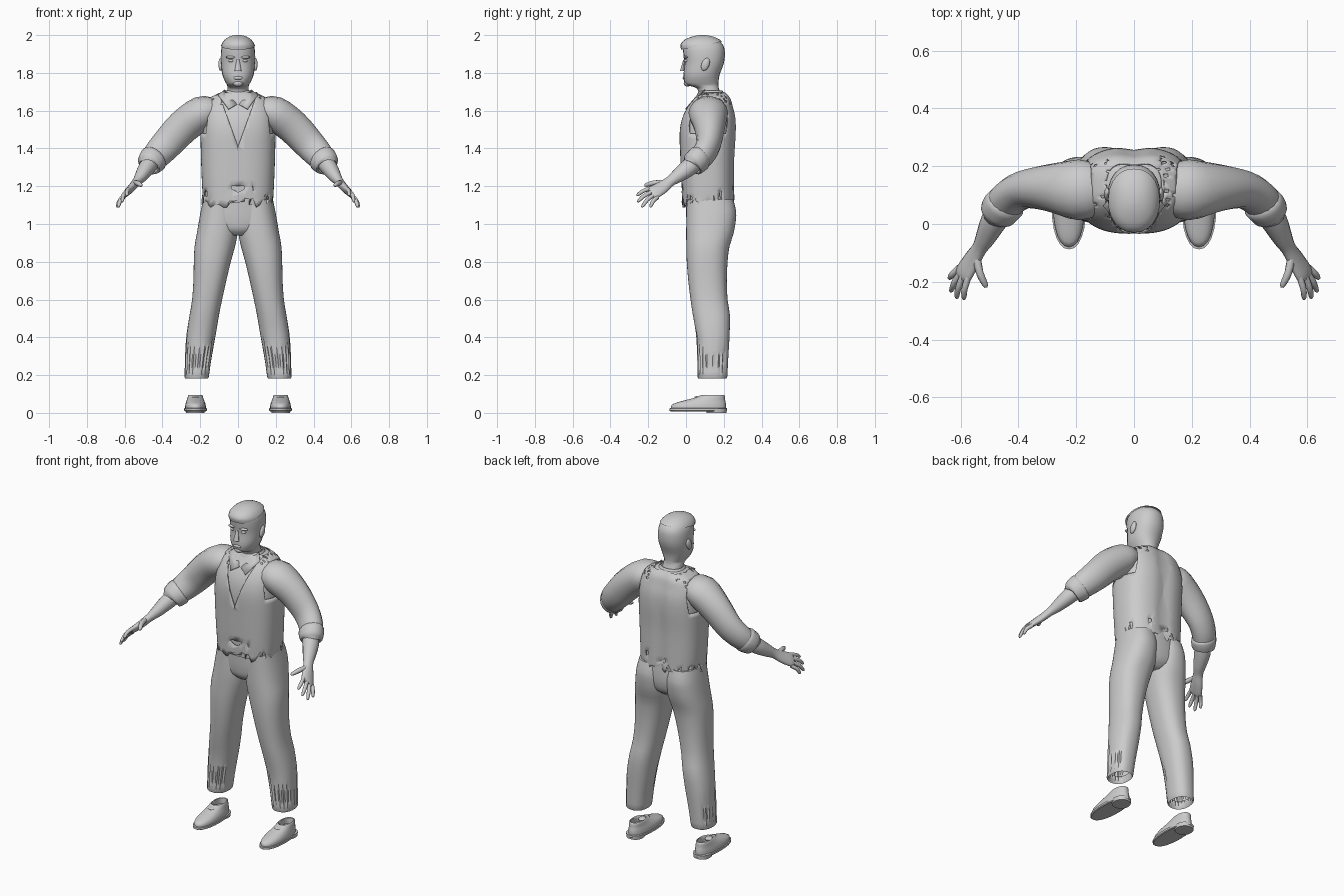
import bpy, bmesh, math, random
from mathutils import Vector

random.seed(4)
if "Cube" in bpy.data.objects:
    bpy.data.objects.remove(bpy.data.objects["Cube"])

clay = bpy.data.materials.new("light_grey")
clay.use_nodes = True
clay.diffuse_color = (0.6, 0.6, 0.6, 1)
clay.node_tree.nodes["Principled BSDF"].inputs["Base Color"].default_value = (0.6, 0.6, 0.6, 1)


def finish(bm, name, mirror=False, thick=0, angle=50):
    """Turn a bmesh into a shaded object with its modifiers."""
    bmesh.ops.recalc_face_normals(bm, faces=bm.faces)
    mesh = bpy.data.meshes.new(name)
    bm.to_mesh(mesh)
    bm.free()
    mesh.materials.append(clay)
    ob = bpy.data.objects.new(name, mesh)
    bpy.context.collection.objects.link(ob)
    bpy.ops.object.select_all(action="DESELECT")
    bpy.context.view_layer.objects.active = ob
    ob.select_set(True)
    bpy.ops.object.shade_smooth_by_angle(angle=math.radians(angle))
    if thick:
        ob.modifiers.new("thickness", "SOLIDIFY").thickness = thick
    if mirror:
        ob.modifiers.new("mirror", "MIRROR").use_mirror_merge = False
    return ob


def refine(rows, steps):
    """Catmull-Rom interpolation between the key rows."""
    out = []
    for i in range(len(rows) - 1):
        a, b, c, d = (rows[max(0, min(len(rows) - 1, i + k))] for k in (-1, 0, 1, 2))
        for s in range(steps):
            t = s / steps
            out.append([q + t / 2 * (r - p + t * (2 * p - 5 * q + 4 * r - w + t * (3 * (q - r) + w - p)))
                        for p, q, r, w in zip(a, b, c, d)])
    return out + [list(rows[-1])]


def skin(rings, caps=(True, True)):
    bm = bmesh.new()
    loops = [[bm.verts.new(p) for p in ring] for ring in rings]
    n = len(loops[0])
    for lo, hi in zip(loops, loops[1:]):
        for i in range(n):
            bm.faces.new((lo[i], lo[(i + 1) % n], hi[(i + 1) % n], hi[i]))
    for use, loop in zip(caps, (loops[0], loops[-1])):
        if use:
            bm.faces.new(loop)
    return bm


def curve_power(v, e):
    return math.copysign(abs(v) ** (2 / e), v)


def stack(rows, n=24, e=2.2, steps=3, caps=(True, True)):
    """Skin upright sections given as (z, x_min, x_max, y_front, y_back)."""
    rings = []
    for z, x0, x1, yf, yb in refine(rows, steps):
        angles = [2 * math.pi * i / n for i in range(n)]
        rings.append([((x0 + x1) / 2 + (x1 - x0) / 2 * curve_power(math.cos(a), e),
                       (yf + yb) / 2 + (yb - yf) / 2 * curve_power(math.sin(a), e), z) for a in angles])
    return skin(rings, caps)


def centred(rows, grow=0):
    return [(z, -r - grow, r + grow, f - grow, b + grow) for z, r, f, b in rows]


def tube(rows, ref=(0, 1, 0), n=16, steps=3):
    """Skin sections along a path given as (x, y, z, radius_along_ref, other_radius)."""
    rows = refine(rows, steps)
    pts = [Vector(r[:3]) for r in rows]
    rings = []
    for i, row in enumerate(rows):
        t = (pts[min(i + 1, len(pts) - 1)] - pts[max(i - 1, 0)]).normalized()
        u = Vector(ref)
        u = (u - t * u.dot(t)).normalized()
        v = t.cross(u)
        rings.append([pts[i] + u * row[3] * math.cos(2 * math.pi * k / n)
                      + v * row[4] * math.sin(2 * math.pi * k / n) for k in range(n)])
    return skin(rings)


def ball(name, loc, size, mirror=False, tilt=0):
    bm = bmesh.new()
    bmesh.ops.create_uvsphere(bm, u_segments=14, v_segments=8, radius=1)
    for v in bm.verts:
        p = Vector(v.co[i] * size[i] for i in range(3))
        v.co = Vector(loc) + Vector((p.x, p.y + tilt * p.z, p.z))
    return finish(bm, name, mirror)


def cut(bm, co, no):
    bmesh.ops.bisect_plane(bm, geom=bm.verts[:] + bm.edges[:] + bm.faces[:], plane_co=co, plane_no=no)


def drop(bm, rule):
    bmesh.ops.delete(bm, geom=[f for f in bm.faces if rule(f.calc_center_median())], context="FACES")


# Head, neck and face
finish(stack(centred([
    (1.64, .065, .07, .2), (1.7, .058, .065, .18), (1.722, .056, .05, .173), (1.735, .058, .008, .172),
    (1.75, .066, -.008, .172), (1.79, .083, -.013, .178), (1.85, .09, -.008, .2), (1.9, .091, -.014, .206),
    (1.94, .085, -.016, .2), (1.97, .067, .005, .175), (1.988, .035, .05, .13)])), "head")
nose = bmesh.new()
bmesh.ops.create_cone(nose, segments=8, radius1=.018, radius2=.007, depth=.06)
for v in nose.verts:
    v.co = Vector((v.co.x, v.co.y * .8 - .013 + .15 * v.co.z, v.co.z + 1.84))
finish(nose, "nose")
ball("lips", (0, -.01, 1.773), (.026, .008, .009))
ball("chin", (0, .008, 1.745), (.028, .02, .018))
ball("brows", (.037, .0, 1.883), (.028, .014, .008), True)
ball("eyes", (.036, .002, 1.864), (.015, .012, .008), True)
ball("ears", (.092, .103, 1.845), (.012, .022, .034), True, .25)

# Hair cap, with its lower edge rising to the back
hair = stack(centred([(1.89, .094, -.02, .212), (1.925, .092, -.026, .212), (1.95, .088, -.029, .206),
                      (1.975, .071, -.008, .18), (1.993, .043, .035, .14), (2, .014, .07, .1)]))
cut(hair, (0, -.03, 1.922), (0, -.2, 1))
drop(hair, lambda c: c.z < 1.922 + .2 * (c.y + .03))
finish(hair, "hair")

# Shirt body under the vest
body = [(1.1, .176, -.012, .248), (1.2, .182, -.016, .248), (1.35, .188, -.022, .25), (1.48, .19, -.026, .258),
        (1.56, .186, -.014, .256), (1.62, .174, .012, .243), (1.665, .145, .042, .23), (1.695, .088, .062, .208)]
finish(stack(centred(body, -.004), e=2.6), "shirt")

# Open vest with cut neckline, armholes, tears and a ragged hem
vest = stack(centred(body, .008), n=56, e=2.6, steps=4, caps=(False, False))
for v in vest.verts:
    if v.co.z < 1.101:
        v.co.z += random.choice((-.012, 0, .02, .055))
        v.co.x *= 1 + random.uniform(-.02, .03)
    elif v.co.z < 1.17:
        v.co.z += random.uniform(-.01, .02)
    if v.co.y > .1 and abs(v.co.x) < .06:
        v.co.y -= .01 * (1 - abs(v.co.x) / .06)
for s in (-1, 1):
    cut(vest, (0, 0, 1.41), (s, 0, -.36))
    cut(vest, (s * .168, 0, 1.5), (s, 0, .12))
drop(vest, lambda c: c.y < .1 and c.z > 1.41 and abs(c.x) < .36 * (c.z - 1.41))
drop(vest, lambda c: c.z > 1.48 and abs(c.x) + .12 * (c.z - 1.5) > .168)
drop(vest, lambda c: c.z > 1.63 and .08 < abs(c.x) and random.random() < .14)
drop(vest, lambda c: c.z < 1.2 and random.random() < .06)
finish(vest, "vest", thick=.005)

# Collar band and pointed flaps
finish(stack(centred([(1.665, .09, .05, .215), (1.69, .078, .06, .203), (1.708, .068, .072, .192)]),
             caps=(False, False)), "collar", thick=.006)
flap = bmesh.new()
flap.faces.new([flap.verts.new(p) for p in ((.07, .1, 1.712), (.006, .018, 1.635), (.05, -.004, 1.61),
                                            (.105, .06, 1.685))])
finish(flap, "collar_flap", True, .006)

# Sleeves and rolled cuffs
finish(tube([(.12, .128, 1.6, .085, .065), (.19, .118, 1.588, .105, .09), (.29, .125, 1.515, .083, .09),
             (.375, .12, 1.425, .066, .083), (.43, .09, 1.365, .062, .075), (.46, .052, 1.328, .058, .064)]),
       "sleeve", True)
finish(tube([(.437, .08, 1.355, .055, .062), (.444, .072, 1.348, .066, .076), (.458, .055, 1.332, .067, .074),
             (.472, .035, 1.315, .062, .066), (.474, .032, 1.312, .048, .05)], steps=2), "cuff", True)

# Forearm, palm and fingers
across = (.5, .45, -.65)
finish(tube([(.45, .06, 1.34, .046, .046), (.485, .01, 1.295, .047, .044), (.515, -.05, 1.25, .036, .033),
             (.535, -.085, 1.225, .029, .024), (.56, -.125, 1.195, .037, .021), (.588, -.17, 1.168, .042, .017),
             (.595, -.185, 1.16, .036, .011)], across), "forearm_and_palm", True)
fingers = {"index": ((.572, -.18, 1.19), (.59, -.262, 1.152)), "middle": ((.59, -.175, 1.172), (.615, -.258, 1.118)),
           "ring": ((.6, -.168, 1.155), (.635, -.235, 1.09)), "little": ((.605, -.15, 1.142), (.641, -.19, 1.09)),
           "thumb": ((.545, -.11, 1.22), (.512, -.22, 1.205))}
for name, (a, b) in fingers.items():
    a, b = Vector(a), Vector(b)
    r = .014 if name == "thumb" else .011
    mid = a.lerp(b, .5) + Vector((.005, -.004, .005))
    finish(tube([(*a, r, r), (*mid, r, r), (*a.lerp(b, .9), r * .75, r * .75), (*b, r * .3, r * .3)], n=8),
           name + "_finger", True)

# Trouser seat and legs, pleated toward the hem
finish(stack(centred([(.94, .07, .04, .2), (.97, .15, .012, .235), (1.02, .2, .003, .25), (1.08, .193, -.001, .252),
                      (1.17, .176, -.004, .244)])), "trouser_seat")
leg = stack([(.225, .165, .27, .075, .205), (.188, .162, .274, .07, .21), (.188, .155, .283, .062, .218),
             (.26, .145, .281, .06, .222), (.33, .133, .279, .058, .226), (.42, .117, .272, .053, .231),
             (.52, .1, .256, .036, .232), (.6, .084, .243, .024, .22), (.7, .062, .236, .012, .216),
             (.8, .038, .234, .004, .22), (.88, .016, .23, .002, .23), (.95, .002, .218, .001, .252),
             (1.02, .0, .206, .002, .264), (1.07, .004, .197, .003, .265), (1.13, .01, .185, .004, .25)],
            n=40, e=2.3, steps=2, caps=(False, True))
for i, v in enumerate(leg.verts):
    if i % 2 and .2 < v.co.z < .42 and (v.co.y < .1 or v.co.x > .26):
        depth = .11 * min(1, (.45 - v.co.z) / .15)
        v.co.x += (.215 - v.co.x) * depth
        v.co.y += (.14 - v.co.y) * depth
finish(leg, "trouser_leg", True)

# Shoes: welted sole, upper with a sunken opening, heel and tongue
finish(stack([(.008, .17, .28, -.082, .214), (.012, .165, .285, -.088, .217), (.024, .165, .285, -.088, .217),
              (.026, .172, .278, -.08, .213)], steps=1), "sole", True, angle=30)
finish(stack([(0, .178, .275, .11, .214), (.024, .175, .278, .105, .216)], steps=1), "heel", True, angle=30)
finish(stack([(.022, .17, .28, -.08, .212), (.042, .171, .279, -.076, .212), (.056, .175, .275, -.045, .21),
              (.068, .18, .271, .0, .207), (.08, .184, .267, .045, .206), (.093, .188, .263, .078, .203),
              (.093, .194, .257, .085, .196), (.06, .194, .257, .09, .194)], steps=2), "shoe_upper", True, angle=40)
ball("tongue", (.225, .085, .082), (.025, .04, .009), True, -.5)
